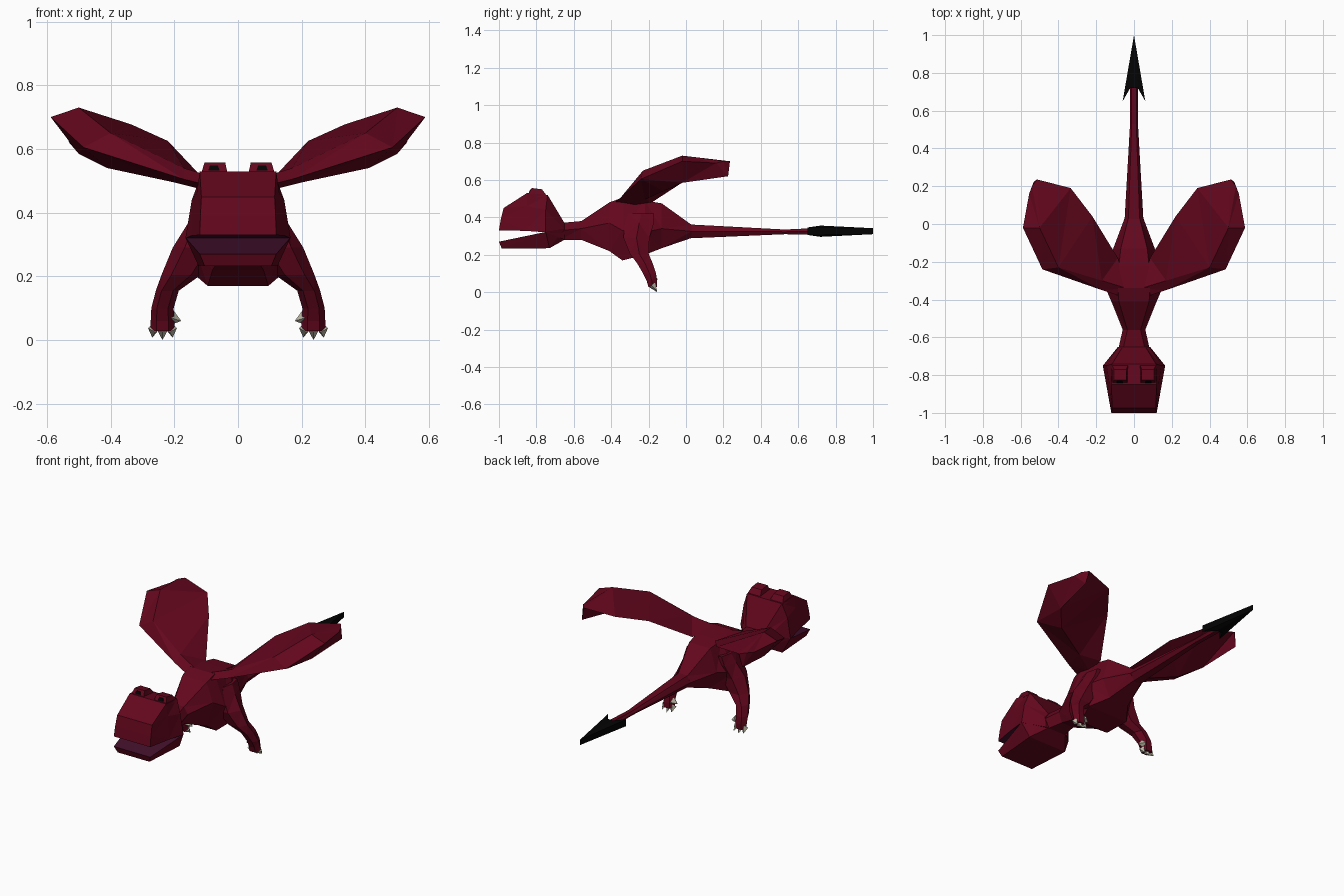
import bpy, bmesh, math
from mathutils import Vector

old = bpy.data.objects.get("Cube")
if old:
    bpy.data.objects.remove(old, do_unlink=True)


def material(name, rgb):
    mat = bpy.data.materials.new(name)
    mat.use_nodes = True
    colour = (*rgb, 1)
    mat.diffuse_color = colour
    mat.node_tree.nodes["Principled BSDF"].inputs["Base Color"].default_value = colour
    return mat


SKIN = material("maroon_skin", (.125, .002, .012))
MOUTH = material("purple_mouth", (.055, .005, .025))
BLACK = material("black_horn", (.001, .001, .001))
CLAW = material("bone_claw", (.5, .47, .37))


def loft(name, rings, *mats, paint=None):
    """Skin a closed solid over rings that share a point count."""
    bm = bmesh.new()
    loops = [[bm.verts.new(p) for p in ring] for ring in rings]
    count = len(loops[0])
    for a, b in zip(loops, loops[1:]):
        for i in range(count):
            j = (i + 1) % count
            bm.faces.new((a[i], a[j], b[j], b[i]))
    bm.faces.new(loops[0])
    bm.faces.new(loops[-1])
    bmesh.ops.remove_doubles(bm, verts=bm.verts, dist=.0005)
    bmesh.ops.triangulate(bm, faces=[f for f in bm.faces if len(f.verts) > 3])
    bmesh.ops.recalc_face_normals(bm, faces=bm.faces)
    bm.normal_update()
    if paint:
        for face in bm.faces:
            face.material_index = int(paint(face))
    mesh = bpy.data.meshes.new(name)
    bm.to_mesh(mesh)
    bm.free()
    for mat in mats:
        mesh.materials.append(mat)
    obj = bpy.data.objects.new(name, mesh)
    bpy.context.collection.objects.link(obj)
    return obj


def both(half):
    """Close a half section by mirroring it over the middle plane."""
    return half + [(-x, y, z) for x, y, z in reversed(half)]


def section(y, top, side, bottom):
    return both([(x, y, z) for x, z in (top, side, bottom)])


def oval(centre, rx, ry, sides=6):
    x, y, z = centre
    angles = [math.tau * i / sides for i in range(sides)]
    return [(x + rx * math.cos(a), y + ry * math.sin(a), z) for a in angles]


def spike(name, base, tip, radius, mat):
    """Four-sided cone between two points."""
    base, tip = Vector(base), Vector(tip)
    turn = (tip - base).to_track_quat('Z', 'Y')
    ring = [base + turn @ Vector(p) for p in oval((0, 0, 0), radius, radius, 4)]
    return loft(name, [ring, [tip] * 4], mat)


# Body and neck
loft("body", [
    section(-.67, (.06, .37), (.085, .33), (.06, .28)),
    section(-.56, (.035, .38), (.06, .34), (.04, .28)),
    section(-.41, (.08, .48), (.12, .37), (.08, .22)),
    section(-.34, (.085, .505), (.15, .33), (.095, .17)),
    section(-.22, (.08, .49), (.16, .32), (.13, .2)),
    section(-.13, (.07, .475), (.11, .34), (.065, .235)),
    section(.03, (.03, .36), (.05, .325), (.025, .29)),
], SKIN)

# Tail
loft("tail", [
    section(.02, (.03, .362), (.05, .325), (.025, .288)),
    section(.53, (.012, .335), (.021, .323), (.012, .31)),
    section(.74, (.012, .345), (.02, .325), (.012, .305)),
], SKIN)

# Barbed tail tip, blunt in height and pointed in plan
outline = [(0, 1, .016), (.06, .65, .02), (.02, .72, .03)]
outline += [(-x, y, h) for x, y, h in reversed(outline[1:])]
loft("tail_tip", [[(x, y, .326 + s * h) for x, y, h in outline] for s in (-1, 1)], BLACK)

# Upper head, with a painted palate
loft("head", [
    both([(.115, -.975, .45), (.118, -.99, .39), (.12, -1, .33)]),
    both([(.12, -.85, .53), (.13, -.85, .46), (.145, -.86, .328)]),
    both([(.115, -.74, .52), (.145, -.75, .44), (.165, -.75, .32)]),
    both([(.06, -.65, .37), (.08, -.65, .34), (.075, -.65, .28)]),
], SKIN, MOUTH, paint=lambda f: f.normal.z < -.9 and f.calc_center_median().y < -.76)

# Lower jaw, with a painted mouth floor
loft("lower_jaw", [
    both([(.12, -1, .27), (.105, -.985, .233)]),
    both([(.165, -.75, .322), (.125, -.73, .235)]),
    both([(.085, -.65, .34), (.06, -.65, .28)]),
], SKIN, MOUTH, paint=lambda f: f.normal.z > .8 and f.calc_center_median().y < -.75)

# Wing sections, each as leading edge, upper ridge, trailing edge, underside
WING = [
    [(.05, -.39, .475), (.04, -.34, .5), (.085, -.18, .482), (.08, -.28, .465)],
    [(.17, -.35, .505), (.17, -.3, .54), (.22, .04, .625), (.2, -.22, .495)],
    [(.485, -.24, .605), (.4, -.23, .65), (.335, .19, .677), (.41, -.12, .54)],
    [(.588, -.02, .7), (.5, -.02, .73), (.51, .235, .7), (.5, -.02, .585)],
    [(.555, .16, .69), (.54, .2, .7), (.515, .235, .7), (.53, .225, .62)],
]

# Leg sections, as centre, width radius, depth radius
LEG = [
    ((.1, -.24, .42), .03, .08),
    ((.11, -.25, .37), .045, .09),
    ((.13, -.265, .29), .075, .08),
    ((.178, -.25, .205), .062, .058),
    ((.222, -.22, .155), .036, .048),
    ((.237, -.195, .1), .035, .04),
    ((.237, -.182, .06), .037, .032),
    ((.237, -.178, .028), .037, .027),
]

for label, s in (("left", 1), ("right", -1)):
    def flip(points):
        return [(s * x, y, z) for x, y, z in points]

    loft(label + "_wing", [flip(r) for r in WING], SKIN)
    loft(label + "_leg", [flip(oval(*r)) for r in LEG], SKIN)

    # Claws and inner thumb
    for i in (-1, 0, 1):
        base, tip = flip([(.237 + .026 * i, -.18, .038), (.237 + .032 * i, -.155, .008 * abs(i))])
        spike(label + "_claw", base, tip, .02, CLAW)
    base, tip = flip([(.21, -.175, .07), (.178, -.175, .06)])
    spike(label + "_thumb_claw", base, tip, .025, CLAW)

    # Brow bump
    loft(label + "_brow", [
        flip([(.03, -.85, .51), (.12, -.85, .51), (.12, -.74, .51), (.03, -.74, .51)]),
        flip([(.04, -.825, .557), (.105, -.825, .557), (.105, -.77, .55), (.04, -.77, .55)]),
    ], SKIN)

    # Eye plate on the front slope of the brow
    plate = [(.058, -.839, .533), (.093, -.839, .533), (.088, -.831, .548), (.063, -.831, .548)]
    loft(label + "_eye", [flip((x, y + d, z) for x, y, z in plate) for d in (-.002, .004)], BLACK)
